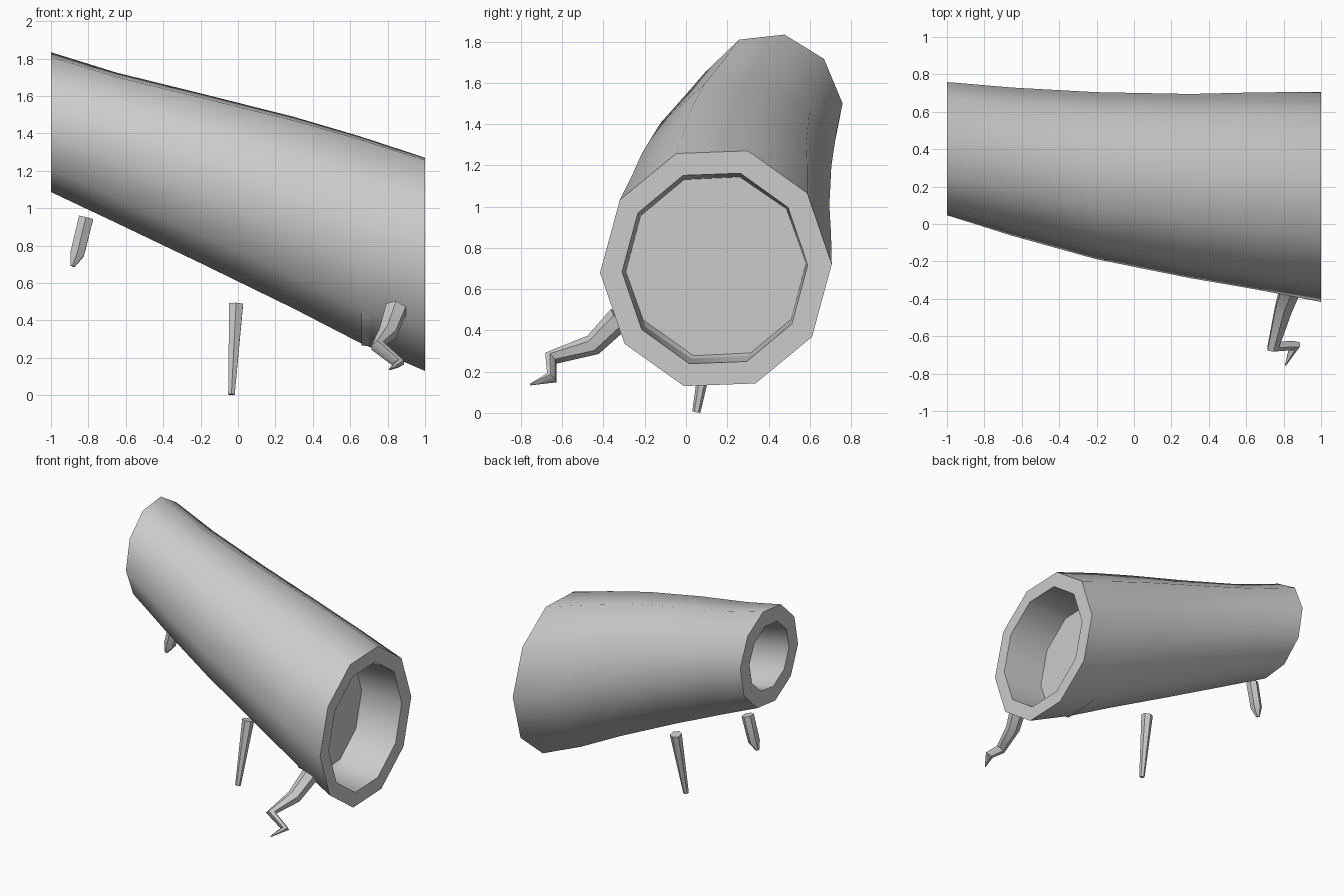
import bpy, bmesh, math
from mathutils import Vector

if "Cube" in bpy.data.objects:
    bpy.data.objects.remove(bpy.data.objects["Cube"])


def finish(name, rings):
    """Skin a list of equal-sized point rings, cap both ends."""
    bm = bmesh.new()
    loops = [[bm.verts.new(p) for p in ring] for ring in rings]
    n = len(loops[0])
    for a, b in zip(loops, loops[1:]):
        for i in range(n):
            j = (i + 1) % n
            bm.faces.new((a[i], a[j], b[j], b[i]))
    bm.faces.new(loops[0][::-1])
    bm.faces.new(loops[-1])
    bmesh.ops.recalc_face_normals(bm, faces=bm.faces)
    mesh = bpy.data.meshes.new(name)
    bm.to_mesh(mesh)
    bm.free()
    ob = bpy.data.objects.new(name, mesh)
    bpy.context.collection.objects.link(ob)
    bpy.ops.object.select_all(action='DESELECT')
    ob.select_set(True)
    bpy.context.view_layer.objects.active = ob
    bpy.ops.object.shade_smooth_by_angle(angle=math.radians(50))
    return ob


def section(x, y, z, ry, rz, sides=10):
    """Upright elliptical slice of the log, slightly twisted along its length."""
    twist = math.radians(4 - 2 * x)
    return [(x, y + ry * math.cos(twist + math.tau * i / sides),
             z + rz * math.sin(twist + math.tau * i / sides)) for i in range(sides)]


def twig(name, path, sides=6):
    """Tapered branch along (x, y, z, radius) points."""
    pts = [Vector(p[:3]) for p in path]
    rings = []
    for i, p in enumerate(pts):
        before = (p - pts[i - 1]).normalized() if i else Vector()
        after = (pts[i + 1] - p).normalized() if i < len(pts) - 1 else Vector()
        t = (before + after).normalized()
        u = t.cross(Vector((1, 0, 0))).normalized()
        v = t.cross(u)
        r = path[i][3]
        rings.append([p + r * (math.cos(a) * u + math.sin(a) * v)
                      for a in (math.tau * k / sides for k in range(sides))])
    return finish(name, rings)


# Log: wide pocket, rim, bark, rim, narrow pocket (x, y, z, ry, rz)
log = [
    (0.66, 0.145, 0.705, 0.437, 0.455),
    (1.00, 0.14, 0.70, 0.45, 0.48),
    (1.00, 0.145, 0.70, 0.562, 0.593),
    (0.65, 0.177, 0.833, 0.527, 0.572),
    (0.30, 0.203, 0.975, 0.493, 0.530),
    (-0.20, 0.258, 1.16, 0.448, 0.467),
    (-0.65, 0.333, 1.323, 0.398, 0.412),
    (-1.00, 0.403, 1.46, 0.358, 0.382),
    (-1.00, 0.403, 1.46, 0.245, 0.258),
    (-0.55, 0.36, 1.34, 0.235, 0.245),
]
finish("hollow_log", [section(*s) for s in log])

# Broken branch stubs under the log
twig("rear_stub", [(-0.812, 0.40, 0.95, 0.045), (-0.86, 0.39, 0.755, 0.043),
                   (-0.885, 0.38, 0.69, 0.014)])
twig("middle_stub", [(-0.01, 0.14, 0.487, 0.043), (-0.035, 0.05, 0.004, 0.02)])

# Crooked branch at the wide end
twig("crooked_branch", [(0.845, -0.32, 0.46, 0.062), (0.80, -0.45, 0.33, 0.052),
                        (0.745, -0.655, 0.265, 0.038), (0.86, -0.65, 0.17, 0.032),
                        (0.81, -0.755, 0.137, 0.004)])
